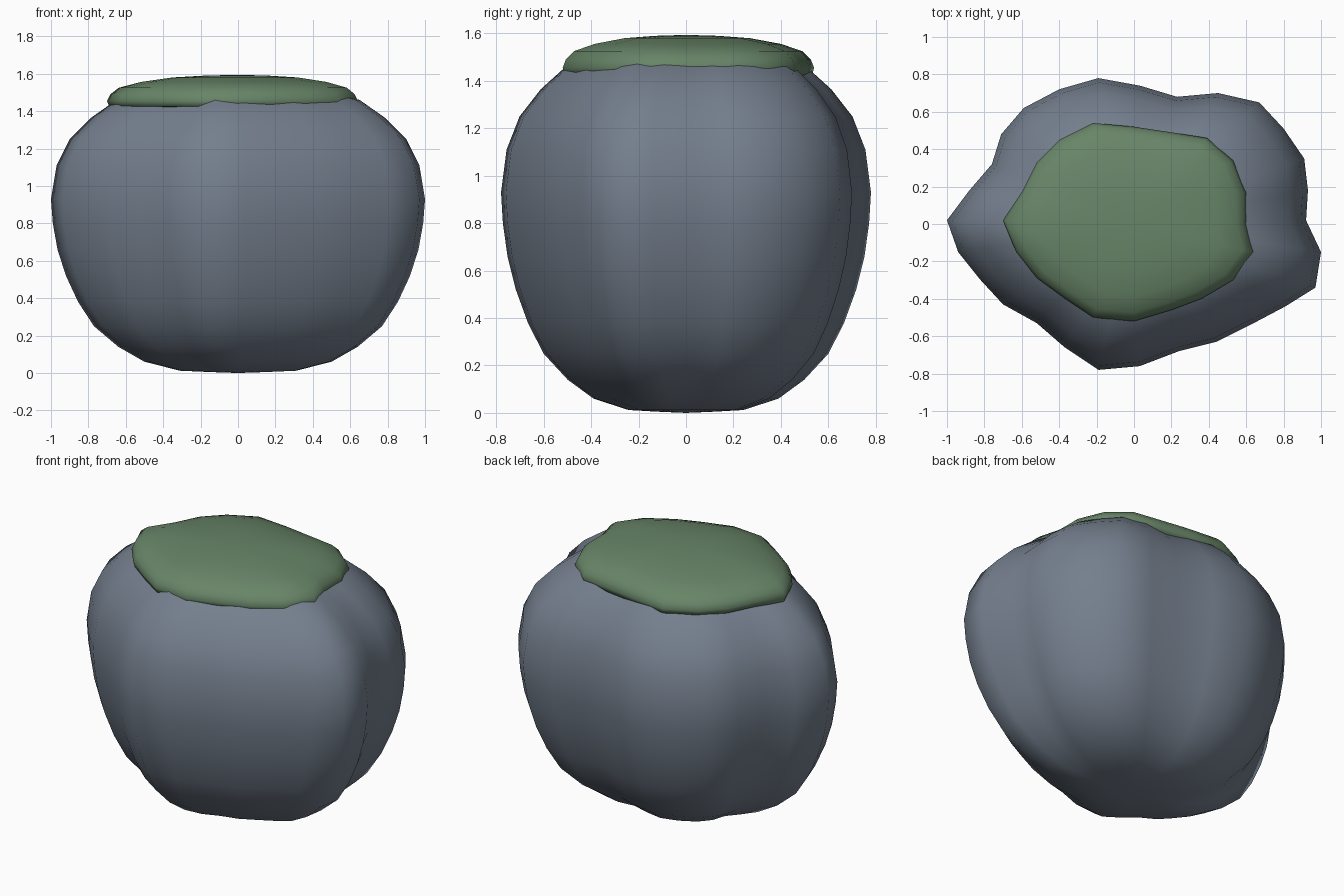
import bpy
import bmesh

cube = bpy.data.objects.get("Cube")
if cube:
    bpy.data.objects.remove(cube, do_unlink=True)


def make_material(name, color):
    mat = bpy.data.materials.new(name)
    mat.use_nodes = True
    mat.diffuse_color = (*color, 1)
    bsdf = mat.node_tree.nodes["Principled BSDF"]
    bsdf.inputs["Base Color"].default_value = (*color, 1)
    bsdf.inputs["Roughness"].default_value = 0.9
    return mat


def loft(name, outline, profile, bottom_z, top_z, mat):
    """Stack scaled copies of an outline, closed by a pole at each end."""
    bm = bmesh.new()
    rings = [[bm.verts.new((x * s, y * s, z)) for x, y in outline]
             for s, z in profile]
    bottom = bm.verts.new((0, 0, bottom_z))
    top = bm.verts.new((0, 0, top_z))
    count = len(outline)
    for i in range(count):
        j = (i + 1) % count
        for low, high in zip(rings, rings[1:]):
            bm.faces.new((low[i], low[j], high[j], high[i]))
        bm.faces.new((bottom, rings[0][j], rings[0][i]))
        bm.faces.new((top, rings[-1][i], rings[-1][j]))
    bmesh.ops.recalc_face_normals(bm, faces=bm.faces)
    for face in bm.faces:
        face.smooth = True
    mesh = bpy.data.meshes.new(name)
    bm.to_mesh(mesh)
    bm.free()
    mesh.materials.append(mat)
    obj = bpy.data.objects.new(name, mesh)
    bpy.context.collection.objects.link(obj)
    return obj


stone = make_material("slate_stone", (0.175, 0.212, 0.268))
moss = make_material("moss_green", (0.138, 0.235, 0.138))

# Lobed boulder: plan outline, then (scale, height) from bottom to top
rock_outline = [
    (1, -.15), (.92, .02), (.93, .18), (.91, .35), (.8, .51), (.67, .65),
    (.45, .7), (.23, .68), (.03, .74), (-.19, .78), (-.4, .72), (-.59, .62),
    (-.71, .48), (-.76, .32), (-.88, .18), (-1, .02), (-.94, -.15),
    (-.82, -.3), (-.7, -.43), (-.52, -.53), (-.37, -.66), (-.19, -.78),
    (.03, -.76), (.24, -.68), (.44, -.63), (.64, -.53), (.81, -.44),
    (.97, -.34)]
rock_profile = [
    (.15, .005), (.31, .012), (.5, .06), (.64, .14), (.77, .25), (.855, .38),
    (.92, .52), (.965, .66), (.99, .8), (1, .93), (.97, 1.11), (.9, 1.25),
    (.785, 1.365), (.65, 1.46), (.5, 1.5), (.25, 1.52)]
loft("rock_body", rock_outline, rock_profile, 0, 1.525, stone)

# Domed moss cap with a rounded rim
cap_outline = [
    (.64, -.15), (.6, 0), (.6, .17), (.53, .34), (.39, .46), (.2, .49),
    (0, .52), (-.22, .54), (-.4, .45), (-.52, .33), (-.6, .17), (-.7, .02),
    (-.63, -.15), (-.52, -.29), (-.37, -.4), (-.22, -.5), (0, -.52),
    (.2, -.46), (.36, -.4), (.53, -.3)]
cap_profile = [
    (.92, 1.42), (.985, 1.425), (1, 1.455), (.975, 1.49), (.91, 1.525),
    (.74, 1.556), (.5, 1.58), (.25, 1.59)]
loft("moss_cap", cap_outline, cap_profile, 1.42, 1.594, moss)
